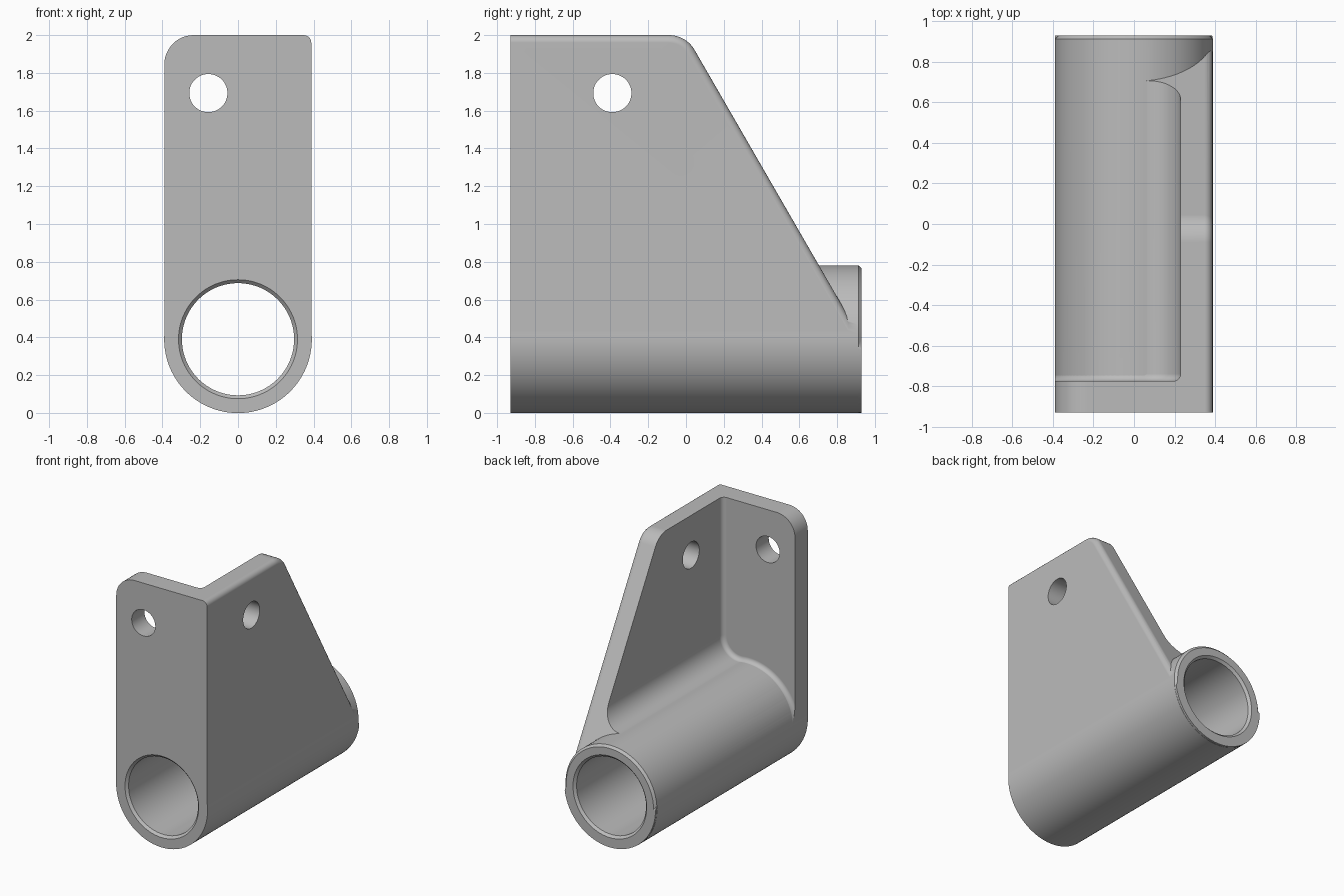
import bpy, bmesh
from math import sin, cos, pi, radians, atan2, sqrt, tan
from mathutils import Vector

if "Cube" in bpy.data.objects:
    bpy.data.objects.remove(bpy.data.objects["Cube"])

R = 0.39          # tube radius and height of its axis
BORE = 0.297
END = 0.93        # half length
WALL = 0.23       # inner face of the side wall
PLATE = -0.775    # inner face of the front plate

grey = bpy.data.materials.new("light grey metal")
grey.use_nodes = True
grey.diffuse_color = (0.5, 0.5, 0.5, 1)
grey.node_tree.nodes["Principled BSDF"].inputs["Base Color"].default_value = (0.5, 0.5, 0.5, 1)


def arc(cx, cy, r, a0, a1, n):
    return [(cx + r * cos(a0 + (a1 - a0) * i / n), cy + r * sin(a0 + (a1 - a0) * i / n))
            for i in range(n + 1)]


def finish(name, bm):
    bmesh.ops.recalc_face_normals(bm, faces=bm.faces[:])
    mesh = bpy.data.meshes.new(name)
    bm.to_mesh(mesh)
    bm.free()
    mesh.materials.append(grey)
    ob = bpy.data.objects.new(name, mesh)
    bpy.context.collection.objects.link(ob)
    return ob


def prism(name, points, axis, lo, hi, round_if=None, radius=0.03):
    """Extrude a profile along x or y; edges passing round_if get rounded."""
    def place(p, d):
        return (d, p[0], p[1]) if axis == "x" else (p[0], d, p[1])
    bm = bmesh.new()
    face = bm.faces.new([bm.verts.new(place(p, lo)) for p in points])
    out = bmesh.ops.extrude_face_region(bm, geom=[face])
    moved = [g for g in out["geom"] if isinstance(g, bmesh.types.BMVert)]
    bmesh.ops.translate(bm, verts=moved, vec=Vector(place((0, 0), hi - lo)))
    bmesh.ops.recalc_face_normals(bm, faces=bm.faces[:])
    if round_if:
        edges = [e for e in bm.edges if round_if(e.verts[0].co, e.verts[1].co)]
        bmesh.ops.bevel(bm, geom=edges, offset=radius, segments=5, profile=0.5,
                        affect="EDGES", clamp_overlap=False)
    return finish(name, bm)


def lathe(name, profile, n=96):
    """Closed solid of (radius, y) rings around the tube axis."""
    bm = bmesh.new()
    rings = [[bm.verts.new((x, y, z)) for x, z in arc(0, R, r, 0, 2 * pi, n)[:-1]]
             for r, y in profile]
    for a, b in zip(rings, rings[1:]):
        for i in range(n):
            j = (i + 1) % n
            bm.faces.new((a[i], a[j], b[j], b[i]))
    bm.faces.new(rings[0])
    bm.faces.new(rings[-1])
    return finish(name, bm)


def combine(ob, other, operation):
    mod = ob.modifiers.new(operation.lower(), "BOOLEAN")
    mod.operation, mod.solver, mod.object = operation, "EXACT", other
    bpy.context.view_layer.objects.active = ob
    bpy.ops.object.modifier_apply(modifier=mod.name)
    bpy.data.objects.remove(other)


# Outline seen from the front: round foot, one large top corner
front = (arc(0, R, R, pi, 2 * pi, 48) + [(R, 2.0)]
         + arc(-R + 0.155, 2 - 0.155, 0.155, pi / 2, pi, 12))
bracket = prism("bracket", front, "y", -END, END)

# Outline seen from the side: 60 degree slope, rounded peak, softened outer edge
peak = 0.155
side = ([(-1.4, -0.5), (2.5 / sqrt(3), -0.5)]
        + arc(-peak * tan(radians(30)), 2 - peak, peak, radians(30), pi / 2, 10)
        + [(-1.4, 2.0)])


def outer_rim(a, b):
    return (min(a.x, b.x) > 0.3 and max(a.z, b.z) > 0.5
            and not (a.y < -1 and b.y < -1))


combine(bracket, prism("side_outline", side, "x", -0.6, R - 0.002, outer_rim, 0.04), "INTERSECT")

# Pocket: inside of the wall, fillet down to the tube, then along the tube
fr = 0.16
cx = WALL - fr
rise = sqrt((R + fr) ** 2 - cx ** 2)
lean = atan2(rise, cx)
pocket = ([(-0.7, 2.5), (WALL, 2.5)]
          + arc(cx, R + rise, fr, 0, lean - pi, 16)
          + arc(0, R, R, lean, pi, 32)[1:] + [(-0.7, R)])
combine(bracket, prism("pocket", pocket, "y", PLATE, 1.4,
                       lambda a, b: max(a.y, b.y) < PLATE + 0.01, 0.035), "DIFFERENCE")

# Tube with a chamfered back end
combine(bracket, lathe("tube", [(R + 0.001, -END), (R + 0.001, END - 0.017),
                                (R - 0.016, END)]), "UNION")

# Bore, flared at both ends
flare = BORE + 0.036
combine(bracket, lathe("bore", [(flare, -END - 0.018), (BORE, -END + 0.018),
                                (BORE, END - 0.018), (flare, END + 0.018)]), "DIFFERENCE")

# Bolt holes through the front plate and the side wall
combine(bracket, prism("front_hole", arc(-0.157, 1.693, 0.101, 0, 2 * pi, 48)[:-1],
                       "y", -1.2, -0.5), "DIFFERENCE")
combine(bracket, prism("side_hole", arc(-0.39, 1.693, 0.101, 0, 2 * pi, 48)[:-1],
                       "x", 0.1, 0.7), "DIFFERENCE")

# Smooth curves, crisp edges, flat faces kept flat
bpy.ops.object.select_all(action="DESELECT")
bracket.select_set(True)
bpy.context.view_layer.objects.active = bracket
bpy.ops.object.shade_smooth_by_angle(angle=radians(28))
normals = bracket.modifiers.new("flat_faces", "WEIGHTED_NORMAL")
normals.keep_sharp = True
